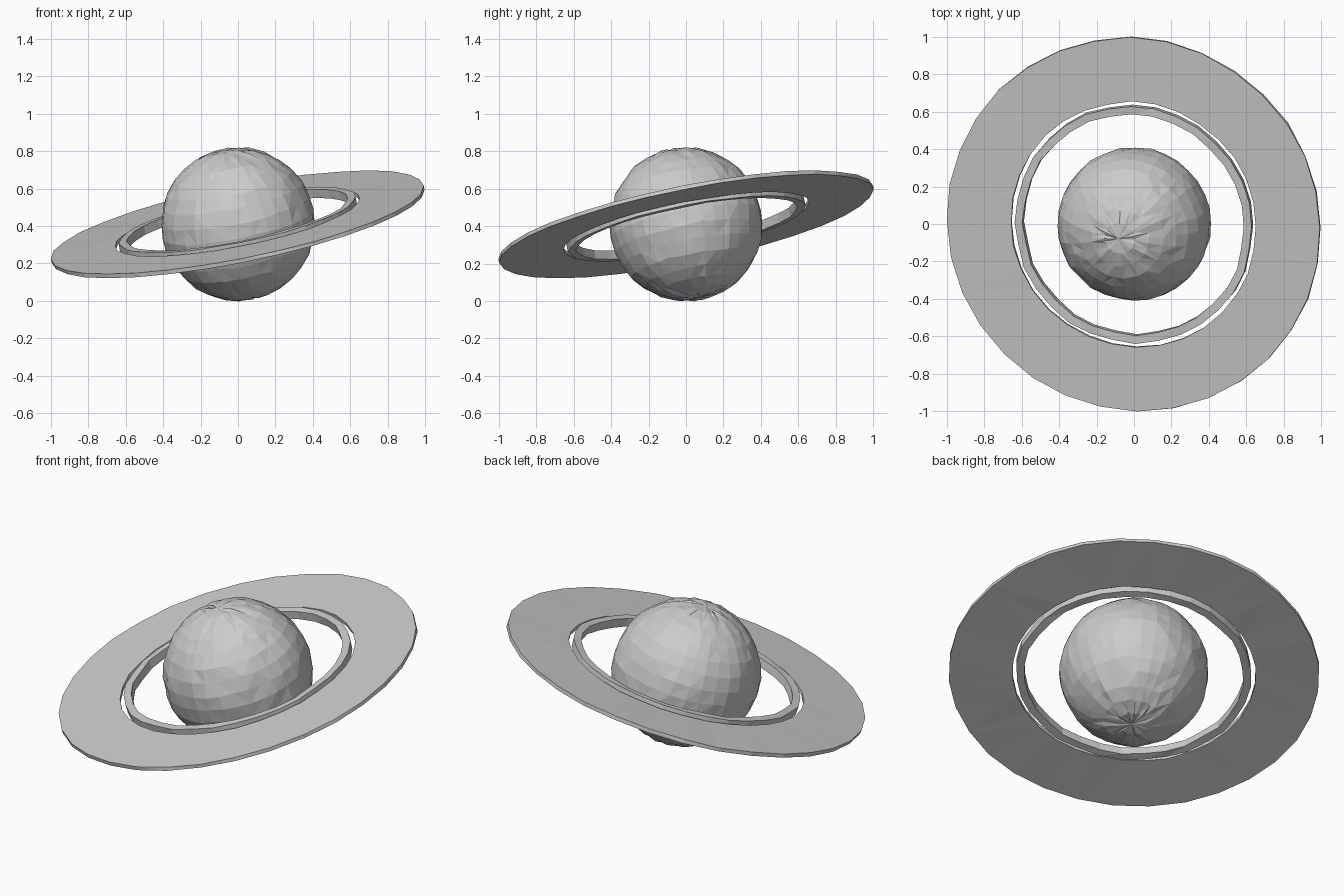
import bpy
import bmesh
import math
import random
from mathutils import Vector

random.seed(4)

cube = bpy.data.objects.get("Cube")
if cube:
    bpy.data.objects.remove(cube, do_unlink=True)

CENTRE = Vector((0, 0, 0.41))
TILT = Vector((-0.2, -0.2, 1)).to_track_quat('Z', 'Y')

# One plain grey for the whole model
grey = bpy.data.materials.new("plain grey")
grey.use_nodes = True
grey.diffuse_color = (0.6, 0.6, 0.6, 1)
grey.node_tree.nodes["Principled BSDF"].inputs["Base Color"].default_value = grey.diffuse_color


def roughen(bm, amount):
    """Nudge every vertex slightly for a hand-hewn low-poly surface."""
    for v in bm.verts:
        v.co += Vector([random.uniform(-amount, amount) for _ in range(3)])


def finish(bm, name):
    bmesh.ops.triangulate(bm, faces=bm.faces[:])
    bmesh.ops.recalc_face_normals(bm, faces=bm.faces[:])
    mesh = bpy.data.meshes.new(name)
    bm.to_mesh(mesh)
    bm.free()
    mesh.materials.append(grey)
    obj = bpy.data.objects.new(name, mesh)
    obj.location = CENTRE
    obj.rotation_mode = 'QUATERNION'
    obj.rotation_quaternion = TILT
    bpy.context.collection.objects.link(obj)
    return obj


def ring(name, inner, outer, thickness, wobble, sides=32):
    """Flat ring: a rectangular section swept around the tilted axis."""
    bm = bmesh.new()
    h = thickness / 2
    section = [(inner, -h), (outer, -h), (outer, h), (inner, h)]
    loops = []
    for i in range(sides):
        a = math.tau * i / sides
        drift = random.uniform(-wobble, wobble)
        loops.append([bm.verts.new(((r + drift) * math.cos(a),
                                    (r + drift) * math.sin(a), z))
                      for r, z in section])
    for i, here in enumerate(loops):
        there = loops[(i + 1) % sides]
        for j in range(4):
            k = (j + 1) % 4
            bm.faces.new((here[j], there[j], there[k], here[k]))
    roughen(bm, 0.002)
    return finish(bm, name)


# Faceted planet body
bm = bmesh.new()
bmesh.ops.create_uvsphere(bm, u_segments=32, v_segments=16, radius=0.41)
roughen(bm, 0.005)
finish(bm, "planet_body")

# Wide outer ring and the narrow, deeper ring inside it
ring("outer_ring", 0.667, 1.016, 0.022, 0.003)
ring("inner_ring", 0.602, 0.645, 0.05, 0.005)
